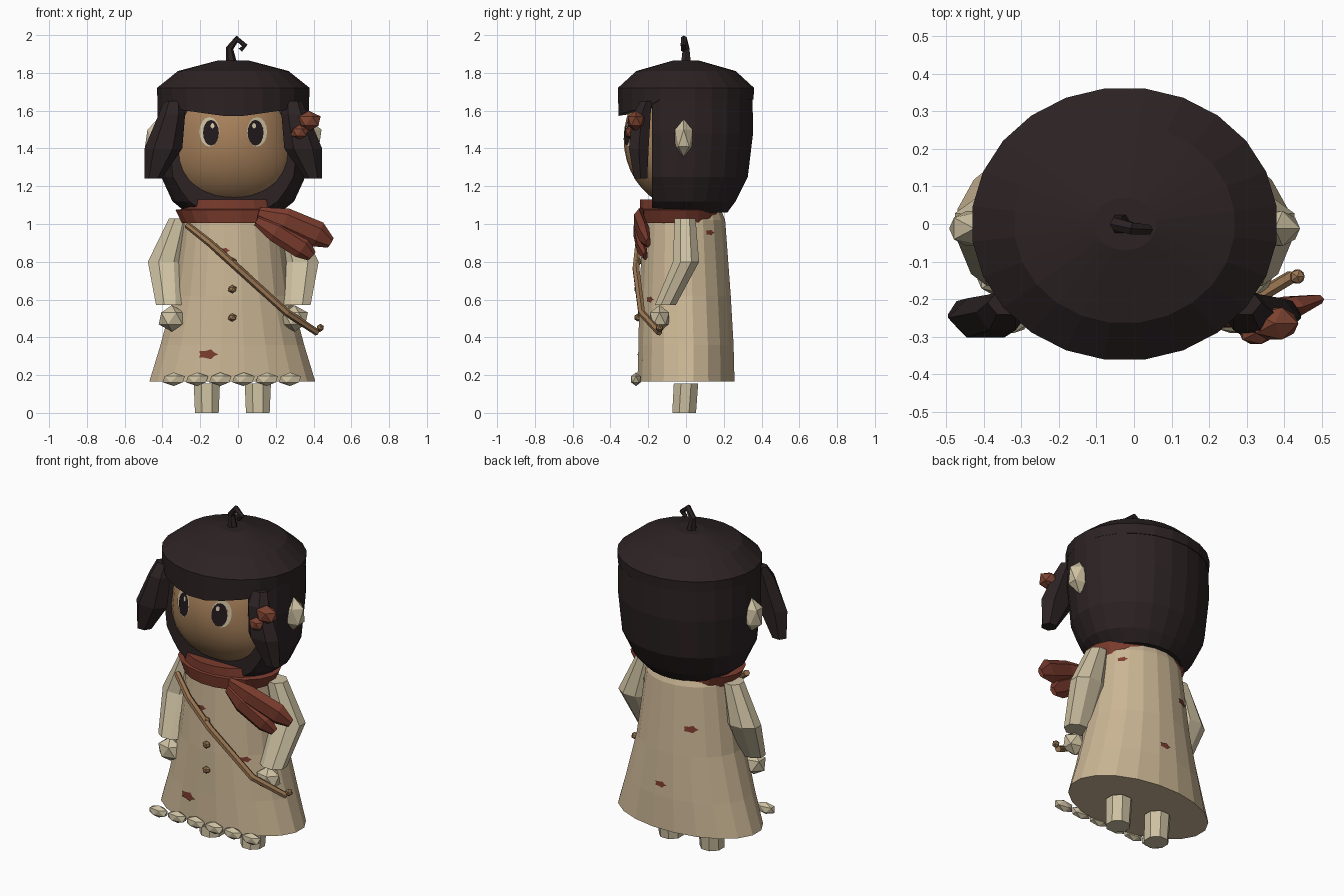
import bpy, bmesh, math
from mathutils import Vector
from mathutils.bvhtree import BVHTree

if "Cube" in bpy.data.objects:
    bpy.data.objects.remove(bpy.data.objects["Cube"])

CX = -0.025  # centre line of the figure


def colour(name, r, g, b):
    m = bpy.data.materials.new(name)
    m.diffuse_color = (r, g, b, 1)
    m.use_nodes = True
    m.node_tree.nodes["Principled BSDF"].inputs["Base Color"].default_value = m.diffuse_color
    return m


CLOTH = colour("cream cloth", .60, .47, .30)
PALE = colour("pale cream", .61, .53, .36)
SKIN = colour("tan skin", .39, .22, .105)
HAIR = colour("dark hair", .025, .016, .017)
RED = colour("rust red", .20, .045, .027)
BOW = colour("rust brown", .20, .055, .03)
WOOD = colour("strap tan", .32, .18, .085)
EYE = colour("eye black", .016, .010, .012)


def finish(name, bm, mat, smooth=False):
    bmesh.ops.recalc_face_normals(bm, faces=bm.faces[:])
    me = bpy.data.meshes.new(name)
    bm.to_mesh(me)
    bm.free()
    me.materials.append(mat)
    for p in me.polygons:
        p.use_smooth = smooth
    ob = bpy.data.objects.new(name, me)
    bpy.context.collection.objects.link(ob)
    return ob


def bridge(bm, rings):
    n = len(rings[0])
    for a, b in zip(rings, rings[1:]):
        for i in range(n):
            bm.faces.new((a[i], a[(i + 1) % n], b[(i + 1) % n], b[i]))
    bm.faces.new(rings[0])
    bm.faces.new(rings[-1])


def loft(sections, n, turn=0.5):
    """Horizontal elliptical rings: (x, y, z, rx, ry)."""
    bm = bmesh.new()
    rings = []
    for x, y, z, rx, ry in sections:
        rings.append([bm.verts.new((x + rx * math.cos(2 * math.pi * (i + turn) / n),
                                    y + ry * math.sin(2 * math.pi * (i + turn) / n), z))
                      for i in range(n)])
    bridge(bm, rings)
    return bm


def tube(name, points, mat, n=6, flat=1.0):
    """Tube through (x, y, z, radius); flat squashes it front to back."""
    bm = bmesh.new()
    pts = [Vector(p[:3]) for p in points]
    rings = []
    for i, p in enumerate(pts):
        d = (pts[min(i + 1, len(pts) - 1)] - pts[max(i - 1, 0)]).normalized()
        u = d.cross(Vector((0, 1, 0))).normalized()
        v = d.cross(u)
        r = points[i][3]
        rings.append([bm.verts.new(p + u * r * math.cos(2 * math.pi * k / n)
                                   + v * r * flat * math.sin(2 * math.pi * k / n)) for k in range(n)])
    bridge(bm, rings)
    return finish(name, bm, mat)


def gem(name, loc, size, mat):
    bm = bmesh.new()
    bmesh.ops.create_icosphere(bm, subdivisions=1, radius=1)
    for v in bm.verts:
        v.co = Vector([l + c * s for l, c, s in zip(loc, v.co, size)])
    return finish(name, bm, mat)


def mx(x, s):
    return CX + s * x


# dress
dress = finish("dress", loft([(-.03, 0, .165, .445, .26), (-.03, 0, .36, .385, .255),
                              (-.03, -.005, .62, .315, .245), (-.03, -.01, 1.02, .26, .22),
                              (-.03, -.01, 1.07, .23, .20)], 20), CLOTH)

# stains laid on the dress: (angle, z)
tree = BVHTree.FromObject(dress, bpy.context.evaluated_depsgraph_get())
for k, (ang, z, w) in enumerate([(-100, .86, .03), (-118, .31, .055), (-42, .60, .035),
                                 (30, .955, .032), (125, .78, .045), (85, .43, .04)]):
    a = math.radians(ang)
    out, side = Vector((math.cos(a), math.sin(a), 0)), Vector((-math.sin(a), math.cos(a), 0))
    bm = bmesh.new()
    vs = []
    for i in range(10):
        t, r = math.tau * i / 10, w * (1 if i % 2 == 0 else .7)
        p = Vector((-.03, 0, z + .5 * r * math.sin(t))) + side * r * math.cos(t)
        hit = tree.ray_cast(p + out * 2, -out)[0] or p
        vs.append(bm.verts.new(hit + out * .006))
    bm.faces.new(vs)
    finish("stain_%d" % k, bm, RED)

# hair: solid bowl sliced flat at the front
bm = loft([(CX, 0, 1.06, .25, .22), (CX, 0, 1.12, .325, .265), (CX, 0, 1.25, .385, .33),
           (CX, 0, 1.48, .405, .358), (CX, 0, 1.69, .405, .355)], 24)
cut = bmesh.ops.bisect_plane(bm, geom=bm.verts[:] + bm.edges[:] + bm.faces[:],
                             plane_co=(0, -.18, 0), plane_no=(0, -1, 0), clear_outer=True)
bmesh.ops.holes_fill(bm, edges=[e for e in bm.edges if e.is_boundary], sides=0)
finish("hair", bm, HAIR)

# hair cap with a fringe dipping over the forehead
bm = loft([(CX, 0, 1.66, .405, .36), (CX, 0, 1.72, .408, .364),
           (CX, 0, 1.81, .295, .265), (CX, 0, 1.865, .085, .07)], 24)
for v in bm.verts:
    if v.co.z < 1.67 and v.co.y < -.2:
        v.co.z = 1.565 + .14 * abs(v.co.x - CX)
finish("hair_cap", bm, HAIR)

# curled stem on the cap
tube("cap_stem", [(-.035, 0, 1.85, .03), (-.045, 0, 1.93, .02), (-.005, -.012, 1.98, .018),
                  (.036, -.015, 1.945, .015), (.012, -.015, 1.92, .012)], HAIR)

# face, slightly fuller at the cheeks
bm = bmesh.new()
bmesh.ops.create_uvsphere(bm, u_segments=32, v_segments=20, radius=1)
for v in bm.verts:
    x, y, z = v.co
    v.co = (CX + .335 * x * (1 + .3 * max(0, -z)), .33 * y, 1.45 + .37 * z)
head = finish("face", bm, SKIN, True)
face_tree = BVHTree.FromObject(head, bpy.context.evaluated_depsgraph_get())


def plate(name, x, z, rx, rz, lift, mat):
    """Thin oval laid on the front of the face."""
    bm = bmesh.new()
    vs = []
    for i in range(16):
        t = math.tau * i / 16
        px, pz = x + rx * math.cos(t), z + rz * math.sin(t)
        hit = face_tree.ray_cast(Vector((px, -2, pz)), Vector((0, 1, 0)))[0]
        vs.append(bm.verts.new(hit - Vector((0, lift, 0))))
    bm.faces.new(vs)
    ob = finish(name, bm, mat)
    if ob.data.polygons[0].normal.y > 0:
        ob.data.flip_normals()


for side, s in (("left", -1), ("right", 1)):
    # eyes
    ex = mx(.118, s)
    plate(side + "_eye_white", ex + s * .008, 1.488, .053, .078, .004, PALE)
    plate(side + "_pupil", ex, 1.483, .042, .068, .007, EYE)
    plate(side + "_eye_glint", ex - s * .008, 1.52, .01, .014, .009, PALE)
    # ears and side locks
    gem(side + "_ear", (mx(.40, s), -.012, 1.455), (.075, .055, .10), PALE)
    finish(side + "_lock", loft([(mx(.315, s), -.21, 1.65, .05, .035), (mx(.325, s), -.235, 1.58, .07, .055),
                                 (mx(.37, s), -.25, 1.40, .10, .06), (mx(.425, s), -.24, 1.24, .045, .04)],
                                6, 0), HAIR)
    # arms, hands, legs
    finish(side + "_arm", loft([(mx(.285, s), -.005, 1.03, .06, .06), (mx(.355, s), .0, .80, .105, .075),
                                (mx(.335, s), -.11, .57, .08, .06)], 8), PALE)
    gem(side + "_hand", (mx(.325, s), -.14, .50), (.078, .06, .07), PALE)
    finish(side + "_leg", loft([(-.03 + s * .135, -.01, 0, .068, .068),
                                (-.03 + s * .135, 0, .155, .075, .07)], 8), PALE)

# scarf and its two tails
finish("scarf", loft([(-.03, -.03, 1.005, .27, .215), (-.03, -.035, 1.075, .305, .22),
                      (-.03, -.05, 1.08, .26, .195), (-.03, -.05, 1.13, .245, .195)], 20), RED)
tube("scarf_tail_upper", [(.11, -.235, 1.06, .03), (.25, -.25, 1.02, .065),
                          (.42, -.22, .945, .07), (.49, -.20, .90, .03)], RED, 6, .45)
tube("scarf_tail_lower", [(.10, -.24, 1.02, .03), (.20, -.255, .965, .06),
                          (.34, -.235, .875, .06), (.39, -.215, .83, .03)], RED, 6, .45)

# hair bow
gem("bow_upper", (.375, -.265, 1.545), (.07, .05, .055), BOW)
gem("bow_lower", (.325, -.29, 1.485), (.05, .035, .04), BOW)

# shoulder strap with end bead
tube("strap", [(-.27, -.19, .995, .018), (-.15, -.25, .90, .02), (.0, -.265, .765, .02),
               (.26, -.235, .53, .02), (.42, -.14, .425, .018)], WOOD)
gem("strap_bead", (.435, -.14, .45), (.022, .022, .022), WOOD)

# buttons and hem beads
for i, z in enumerate((.80, .655, .505)):
    gem("button_%d" % i, (-.03, -.255, z), (.025, .02, .022), WOOD)
for i in range(6):
    gem("hem_bead_%d" % i, (-.34 + i * .123, -.265, .178), (.066, .03, .036), PALE)
